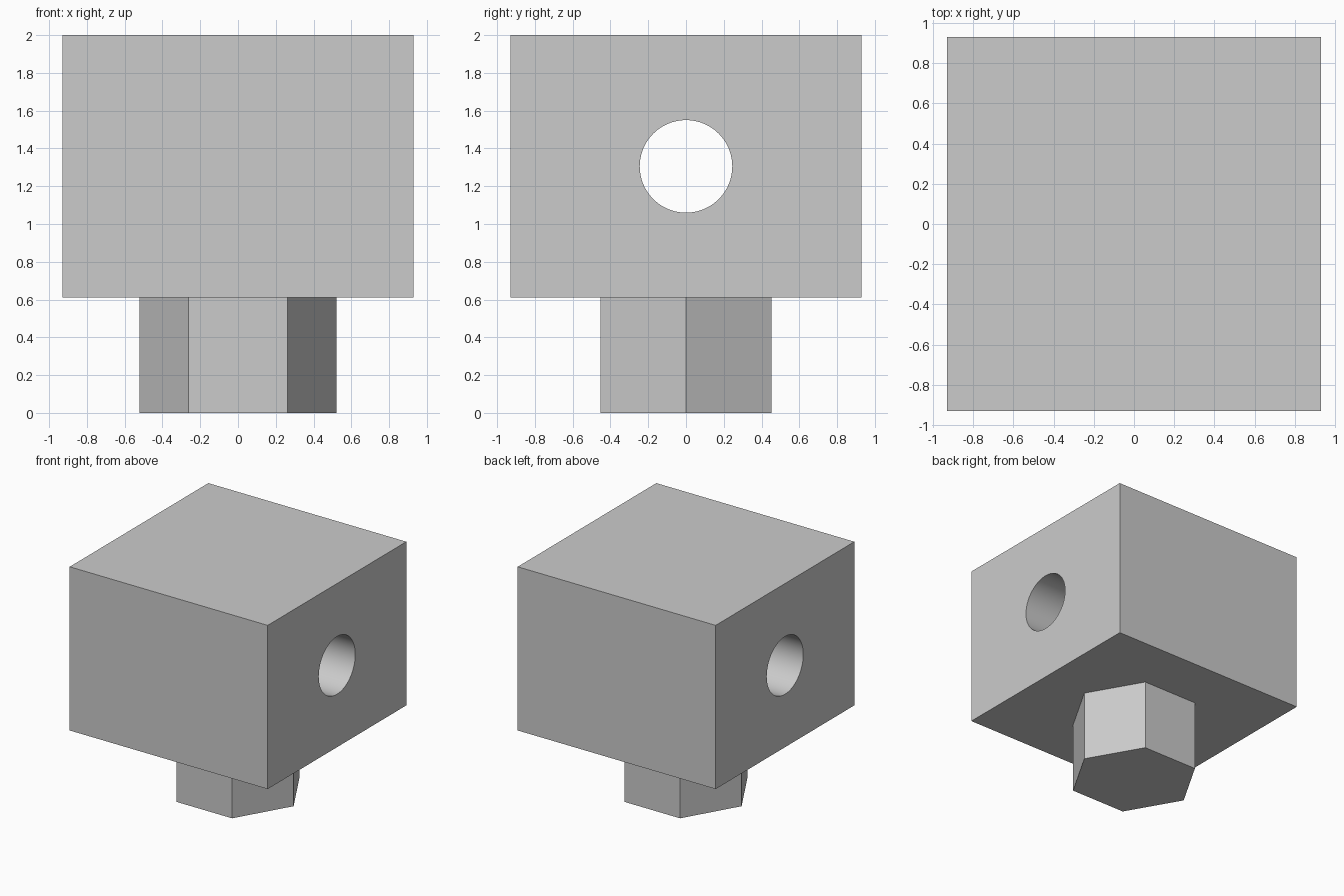
import bpy
import math

if "Cube" in bpy.data.objects:
    bpy.data.objects.remove(bpy.data.objects["Cube"], do_unlink=True)

HALF_WIDTH = 0.93
BLOCK_BOTTOM, TOP = 0.61, 2.0
BLOCK_MIDDLE = (BLOCK_BOTTOM + TOP) / 2
HOLE_RADIUS = 0.245
PEG_RADIUS = 0.522

grey = bpy.data.materials.new("plain_grey")
grey.use_nodes = True
grey.diffuse_color = (0.6, 0.6, 0.6, 1)
grey.node_tree.nodes["Principled BSDF"].inputs["Base Color"].default_value = grey.diffuse_color


def finish(name):
    obj = bpy.context.object
    obj.name = obj.data.name = name
    obj.data.materials.append(grey)
    return obj


# Square block
bpy.ops.mesh.primitive_cube_add(size=1, location=(0, 0, BLOCK_MIDDLE))
block = finish("block")
block.scale = (2 * HALF_WIDTH, 2 * HALF_WIDTH, TOP - BLOCK_BOTTOM)
bpy.ops.object.transform_apply(location=False, rotation=False, scale=True)

# Round hole straight through from side to side
bpy.ops.mesh.primitive_cylinder_add(vertices=96, radius=HOLE_RADIUS, depth=3,
                                    location=(0, 0, BLOCK_MIDDLE),
                                    rotation=(0, math.pi / 2, 0))
cutter = finish("hole_cutter")
cutter.hide_render = True
cut = block.modifiers.new("side_hole", 'BOOLEAN')
cut.operation = 'DIFFERENCE'
cut.solver = 'EXACT'
cut.object = cutter

bpy.ops.object.select_all(action='DESELECT')
block.select_set(True)
bpy.context.view_layer.objects.active = block
bpy.ops.object.modifier_apply(modifier=cut.name)
bpy.data.objects.remove(cutter, do_unlink=True)
bpy.ops.object.shade_smooth_by_angle(angle=math.radians(30))

# Hexagonal peg below, with corners pointing left and right
bpy.ops.mesh.primitive_cylinder_add(vertices=6, radius=PEG_RADIUS, depth=BLOCK_BOTTOM,
                                    location=(0, 0, BLOCK_BOTTOM / 2),
                                    rotation=(0, 0, math.pi / 6))
finish("hex_peg")
